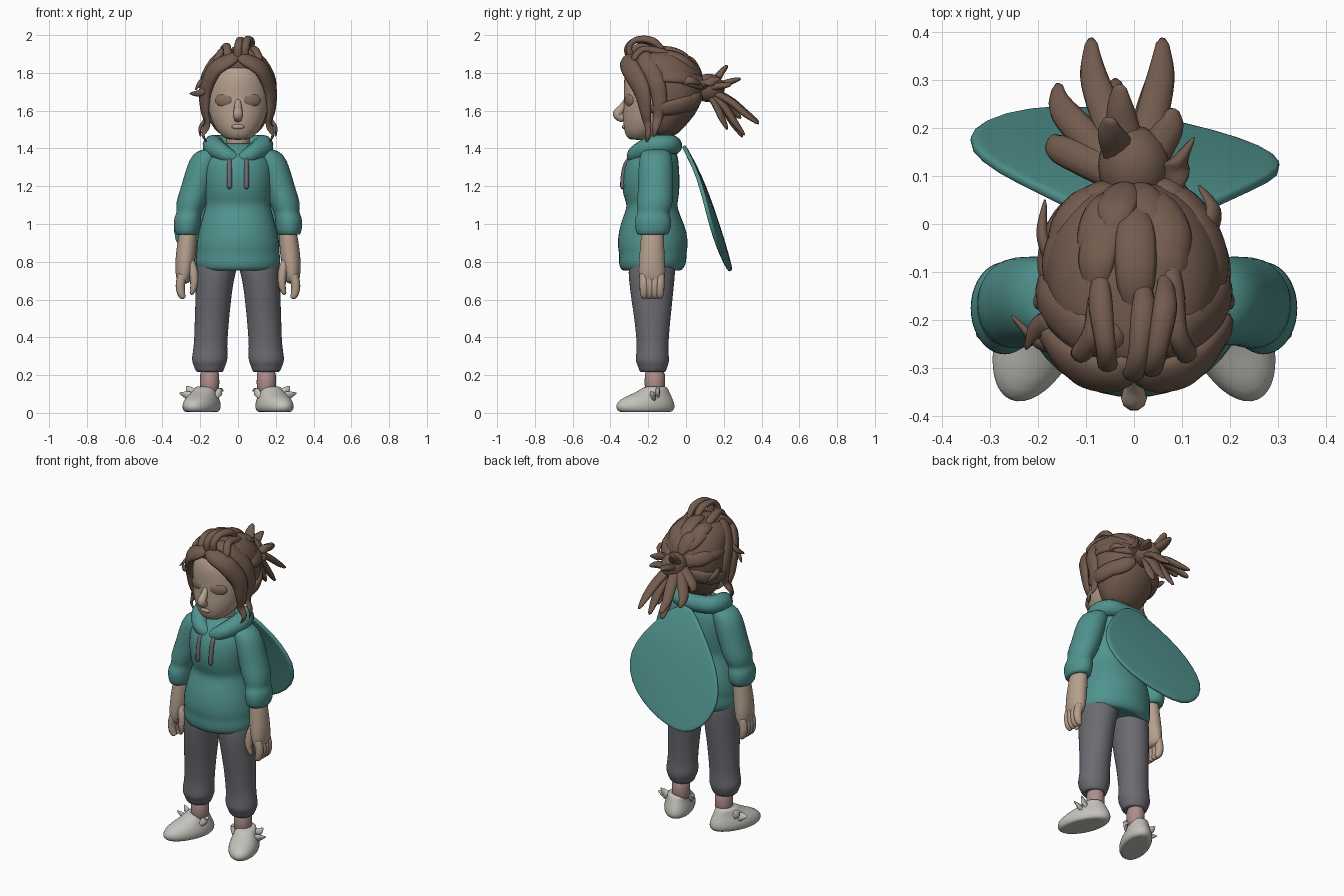
import bpy, bmesh, math, random
from mathutils import Vector, Matrix

random.seed(4)


def material(name, rgb):
    m = bpy.data.materials.new(name)
    m.diffuse_color = (*rgb, 1)
    return m


TEAL = material("teal", (0.08, 0.29, 0.27))
GREY = material("slate", (0.15, 0.145, 0.165))
SKIN = material("skin", (0.46, 0.35, 0.27))
HAIR = material("brown", (0.17, 0.105, 0.075))
SHOE = material("off_white", (0.55, 0.54, 0.50))
PINK = material("pink", (0.42, 0.27, 0.26))
EYE = material("eye_brown", (0.25, 0.165, 0.11))


def finish(name, bm, mat, mirror=False, subsurf=0):
    bmesh.ops.recalc_face_normals(bm, faces=bm.faces)
    me = bpy.data.meshes.new(name)
    bm.to_mesh(me)
    bm.free()
    me.polygons.foreach_set("use_smooth", [True] * len(me.polygons))
    me.materials.append(mat)
    ob = bpy.data.objects.new(name, me)
    bpy.context.collection.objects.link(ob)
    if mirror:
        ob.modifiers.new("mirror", "MIRROR").use_mirror_merge = False
    if subsurf:
        s = ob.modifiers.new("smooth", "SUBSURF")
        s.levels = s.render_levels = subsurf
    return ob


def skin_rings(bm, rings):
    vs = [[bm.verts.new(p) for p in r] for r in rings]
    n = len(vs[0])
    for a, b in zip(vs, vs[1:]):
        for i in range(n):
            bm.faces.new((a[i], a[(i + 1) % n], b[(i + 1) % n], b[i]))
    bm.faces.new(vs[0])
    bm.faces.new(vs[-1])


def loft(name, rings, mat, mirror=False, matrix=None, n=20):
    """Stack of horizontal oval rings (x, y, z, rx, ry)."""
    bm = bmesh.new()
    ang = [2 * math.pi * i / n for i in range(n)]
    skin_rings(bm, [[(x + rx * math.cos(a), y + ry * math.sin(a), z) for a in ang]
                    for x, y, z, rx, ry in rings])
    if matrix:
        bmesh.ops.transform(bm, matrix=matrix, verts=bm.verts)
    return finish(name, bm, mat, mirror, 1)


def sweep(name, paths, mat, mirror=False, flat=1.0, centre=(0, -0.12, 1.68), n=10):
    """Tapered strands: each path is a list of (x, y, z, radius), flattened toward centre."""
    bm = bmesh.new()
    for path in paths:
        p = [Vector(q) for q in path]
        p = [2 * p[0] - p[1]] + p + [2 * p[-1] - p[-2]]
        pts = []
        for k in range(1, len(p) - 2):
            a, b, c, d = p[k - 1:k + 3]
            for s in range(6 if k < len(p) - 3 else 7):
                t = s / 6
                pts.append(0.5 * (2 * b + (c - a) * t + (2 * a - 5 * b + 4 * c - d) * t * t
                                  + (3 * b - a - 3 * c + d) * t ** 3))
        rings = []
        for k, q in enumerate(pts):
            tan = (pts[min(k + 1, len(pts) - 1)] - pts[max(k - 1, 0)]).xyz.normalized()
            out = q.xyz - Vector(centre)
            side = tan.cross(out).normalized()
            nor = side.cross(tan)
            r = max(q.w, 0.003) * (0.5 if k in (0, len(pts) - 1) else 1)
            rings.append([q.xyz + r * (math.cos(a) * side + flat * math.sin(a) * nor)
                          for a in [2 * math.pi * i / n for i in range(n)]])
        skin_rings(bm, rings)
    return finish(name, bm, mat, mirror)


def blob(name, loc, scale, mat, mirror=False, turn=0):
    bm = bmesh.new()
    bmesh.ops.create_uvsphere(bm, u_segments=20, v_segments=12, radius=1)
    bmesh.ops.transform(bm, verts=bm.verts, matrix=Matrix.Translation(loc) @ Matrix.Rotation(turn, 4, 'Z')
                        @ Matrix.Diagonal((*scale, 1)))
    return finish(name, bm, mat, mirror)


# Hoodie: body, sleeves with rolled cuffs, collar and drawstrings
loft("hoodie_body", [(0, y, z, rx, ry) for y, z, rx, ry in [
    (-.18, .77, .17, .12), (-.182, .745, .20, .15), (-.18, .77, .224, .176), (-.176, .81, .23, .182),
    (-.176, .85, .221, .180), (-.176, .88, .226, .190), (-.176, .96, .212, .184), (-.18, 1.03, .192, .158),
    (-.18, 1.08, .177, .138), (-.18, 1.11, .172, .136), (-.185, 1.15, .176, .150), (-.187, 1.22, .182, .156),
    (-.185, 1.3, .186, .150), (-.175, 1.36, .165, .135), (-.16, 1.41, .11, .10), (-.16, 1.43, .08, .07)]], TEAL)
loft("sleeve", [
    (.13, -.16, 1.40, .05, .06), (.165, -.16, 1.375, .08, .085), (.192, -.16, 1.29, .085, .095),
    (.222, -.16, 1.19, .082, .093), (.248, -.165, 1.11, .084, .098), (.256, -.17, 1.07, .068, .085),
    (.262, -.175, 1.05, .068, .085), (.268, -.175, 1.025, .074, .1), (.27, -.175, .97, .07, .096),
    (.27, -.178, .935, .058, .08), (.27, -.18, .95, .04, .05)], TEAL, True)
sweep("hood_collar", [[(0, -.275, 1.335, .03), (.07, -.265, 1.37, .045), (.13, -.18, 1.41, .055),
                       (.11, -.09, 1.42, .052), (0, -.07, 1.415, .05), (-.11, -.09, 1.42, .052),
                       (-.13, -.18, 1.41, .055), (-.07, -.265, 1.37, .045), (0, -.275, 1.335, .03)]],
      TEAL, centre=(0, -.16, 1.36), n=14)
sweep("drawstring", [[(.045, -.285, 1.36, .009), (.045, -.318, 1.32, .012), (.045, -.333, 1.25, .013),
                      (.045, -.336, 1.185, .013)]], GREY, True)

# Forearms and hands
loft("forearm", [(.262, -.175, 1.0, .045, .058), (.268, -.178, .92, .05, .062),
                 (.275, -.18, .85, .054, .066), (.282, -.18, .78, .052, .072),
                 (.287, -.18, .72, .043, .072), (.288, -.18, .68, .03, .055)], SKIN, True)
sweep("fingers", [[(.29, y, .74, .026), (.305, y, .68, .025), (.3, y, .63, .021), (.283, y, .608, .013)]
                  for y in (-.222, -.194, -.166, -.138)]
      + [[(.26, -.205, .82, .022), (.237, -.22, .75, .024), (.233, -.225, .68, .02), (.247, -.22, .625, .01)]],
      SKIN, True, centre=(0, -.18, .7))

# Trousers, ankles, shoes with little side wings
loft("trouser_leg", [
    (.1, -.18, .86, .10, .11), (.11, -.18, .78, .112, .128), (.124, -.182, .7, .1, .122),
    (.132, -.18, .58, .095, .108), (.138, -.178, .5, .092, .097), (.142, -.177, .42, .09, .089),
    (.146, -.177, .35, .089, .084), (.149, -.178, .3, .096, .088), (.151, -.178, .27, .094, .09),
    (.151, -.176, .25, .084, .08), (.151, -.176, .235, .08, .076), (.15, -.176, .21, .068, .066),
    (.15, -.176, .22, .045, .045)], GREY, True)
loft("ankle", [(.15, -.165, z, .052, .055) for z in (.09, .16, .25)], PINK, True)
turn = Matrix.Translation((.193, -.215, 0)) @ Matrix.Rotation(math.radians(23), 4, 'Z')
loft("shoe", [(0, 0, .006, .06, .125), (0, 0, .003, .076, .15), (0, 0, .025, .088, .17),
              (0, 0, .055, .086, .164), (0, .015, .085, .074, .135), (0, .045, .11, .062, .09),
              (0, .058, .14, .057, .065), (0, .06, .138, .04, .04)], SHOE, True, turn)
sweep("shoe_wing", [
    [(.21, -.18, .07, .02), (.26, -.175, .09, .026), (.31, -.165, .105, .005)],
    [(.21, -.15, .08, .018), (.25, -.15, .115, .022), (.275, -.14, .142, .004)],
    [(.12, -.21, .08, .014), (.095, -.19, .115, .02), (.085, -.17, .13, .004)]],
    SHOE, True, .5, (.16, -.3, 0))

# Single rounded leaf hanging from the back of the neck
outline = [(.02, 1.45), (-.09, 1.37), (-.2, 1.26), (-.29, 1.15), (-.345, 1.02), (-.34, .92), (-.28, .81),
           (-.16, .74), (-.04, .755), (.1, .80), (.23, .88), (.3, .98), (.31, 1.09), (.255, 1.2), (.16, 1.32)]


def leaf_depth(x, z):
    t = max(0, 1.42 - z) / .66
    return -.03 + .255 * t ** .68 - .09 * x * t - .15 * x * x * t


bm = bmesh.new()
loops = []
for s in (1, .97, .75, .5, .25):
    loops.append([bm.verts.new((x * s, 0, 1.06 + (z - 1.06) * s)) for x, z in outline])
for a, b in zip(loops, loops[1:]):
    for i in range(len(a)):
        j = (i + 1) % len(a)
        bm.faces.new((a[i], a[j], b[j], b[i]))
bm.faces.new(loops[-1])
for v in bm.verts:
    v.co.y = leaf_depth(v.co.x, v.co.z)
leaf = finish("back_leaf", bm, TEAL)
sol = leaf.modifiers.new("thickness", "SOLIDIFY")
sol.thickness, sol.offset = .022, 0
leaf.modifiers.new("smooth", "SUBSURF").levels = 1

# Head, neck and face
loft("neck", [(0, -.14, z, .065, .068) for z in (1.36, 1.45, 1.54)], SKIN)
loft("head", [(0, -.25, 1.445, .045, .04), (0, -.24, 1.455, .075, .075), (0, -.21, 1.5, .122, .122),
              (0, -.19, 1.57, .152, .147), (0, -.175, 1.64, .166, .154), (0, -.165, 1.72, .17, .168),
              (0, -.16, 1.8, .155, .170), (0, -.15, 1.87, .11, .13), (0, -.15, 1.9, .05, .06)], SKIN)
sweep("nose", [[(0, -.30, 1.68, .012), (0, -.335, 1.62, .02), (0, -.362, 1.58, .027), (0, -.325, 1.552, .02)]],
      SKIN, centre=(0, -.15, 1.6))
blob("lips", (0, -.327, 1.515), (.034, .012, .013), SKIN)
blob("eye", (.076, -.301, 1.655), (.05, .016, .035), EYE, True, .42)

# Hair cap, with flat locks swept back to the ponytail
loft("hair_cap", [(0, -.12, 1.46, .08, .06), (0, -.11, 1.5, .13, .09), (0, -.085, 1.58, .172, .14),
                  (0, -.08, 1.66, .185, .17), (0, -.09, 1.74, .192, .19), (0, -.115, 1.82, .182, .196),
                  (0, -.145, 1.88, .152, .170), (0, -.15, 1.915, .1, .12), (0, -.15, 1.925, .04, .05)], HAIR)
back = Vector((0, 1, .1)).normalized()
locks = []
for lat, angles in ((.35, range(-135, 136, 30)), (1.05, range(-150, 151, 50)), (-.35, range(-110, 111, 44))):
    for deg in angles:
        a = math.radians(deg + random.uniform(-8, 8))
        start = Vector((math.sin(a) * math.cos(lat), -math.cos(a) * math.cos(lat), math.sin(lat)))
        if lat < .5 and start.y < -.45:
            continue
        path = []
        for t, r in ((0, .015), (.25, .04), (.5, .042), (.72, .02)):
            d = start.slerp(back, t)
            lift = 1.0 + random.uniform(-.02, .05)
            path.append((d.x * .185 * lift, -.115 + d.y * .205 * lift, 1.69 + d.z * .23 * lift, r))
        locks.append(path)
sweep("swept_locks", locks, HAIR, flat=.45)

# Parted fringe framing the face
sweep("fringe", [
    [(.0, -.29, 1.895, .03), (.05, -.315, 1.865, .045), (.125, -.29, 1.815, .054), (.172, -.235, 1.71, .05),
     (.176, -.215, 1.6, .034), (.162, -.205, 1.53, .022), (.185, -.2, 1.475, .016), (.165, -.21, 1.43, .004)],
    [(.02, -.24, 1.91, .03), (.1, -.23, 1.88, .05), (.17, -.17, 1.78, .05), (.183, -.14, 1.66, .04),
     (.172, -.15, 1.56, .026), (.2, -.16, 1.51, .018), (.2, -.17, 1.46, .004)]], HAIR, True, .5)
sweep("stray_locks", [
    [(-.16, -.25, 1.73, .02), (-.2, -.245, 1.695, .02), (-.255, -.19, 1.69, .006)],
    [(-.17, -.2, 1.78, .025), (-.205, -.22, 1.74, .02), (-.225, -.26, 1.71, .005)],
    [(-.17, -.08, 1.66, .025), (-.19, -.02, 1.655, .022), (-.185, .05, 1.64, .006)],
    [(.15, -.02, 1.76, .03), (.165, .03, 1.76, .022), (.135, .08, 1.74, .006)],
    [(.07, .05, 1.72, .03), (.09, .12, 1.75, .03), (.125, .18, 1.77, .006)]], HAIR, flat=.6)

# Raised loops on the crown
sweep("crown_locks", [
    [(x, -.29 + dy, 1.87, .025), (x * 1.1, -.3 + dy, h - .04, .022), (x + dx, -.255 + dy, h, .022),
     (x + dx * 2, -.17 + dy, h - .012, .026), (x + dx * 2, -.1 + dy, 1.895, .012)]
    for x, dx, dy, h in ((-.1, .015, .03, 1.915), (-.05, -.01, .01, 1.94), (.0, .01, -.01, 1.972),
                         (.035, .015, .0, 1.977), (.1, -.01, .03, 1.925))], HAIR, flat=.75)

# Messy ponytail
blob("ponytail_knot", (0, .12, 1.72), (.075, .085, .075), HAIR)
tips = [(.06, .385, 1.53), (-.09, .385, 1.54), (-.04, .30, 1.46), (-.16, .29, 1.56), (.04, .31, 1.47),
        (-.17, .18, 1.62), (.08, .24, 1.74), (-.03, .29, 1.77), (-.05, .22, 1.84), (.04, .22, 1.5)]
strands = []
for x, y, z in tips:
    drop = 1.72 + (z - 1.72) * .35
    strands.append([(x * .2, .1, 1.72, .035), (x * .65, .1 + (y - .1) * .45, drop, .034),
                    (x * .95, .1 + (y - .1) * .75, 1.72 + (z - 1.72) * .72, .028), (x, y, z, .012)])
sweep("ponytail_strands", strands, HAIR, flat=.6, centre=(0, .1, 1.5))
